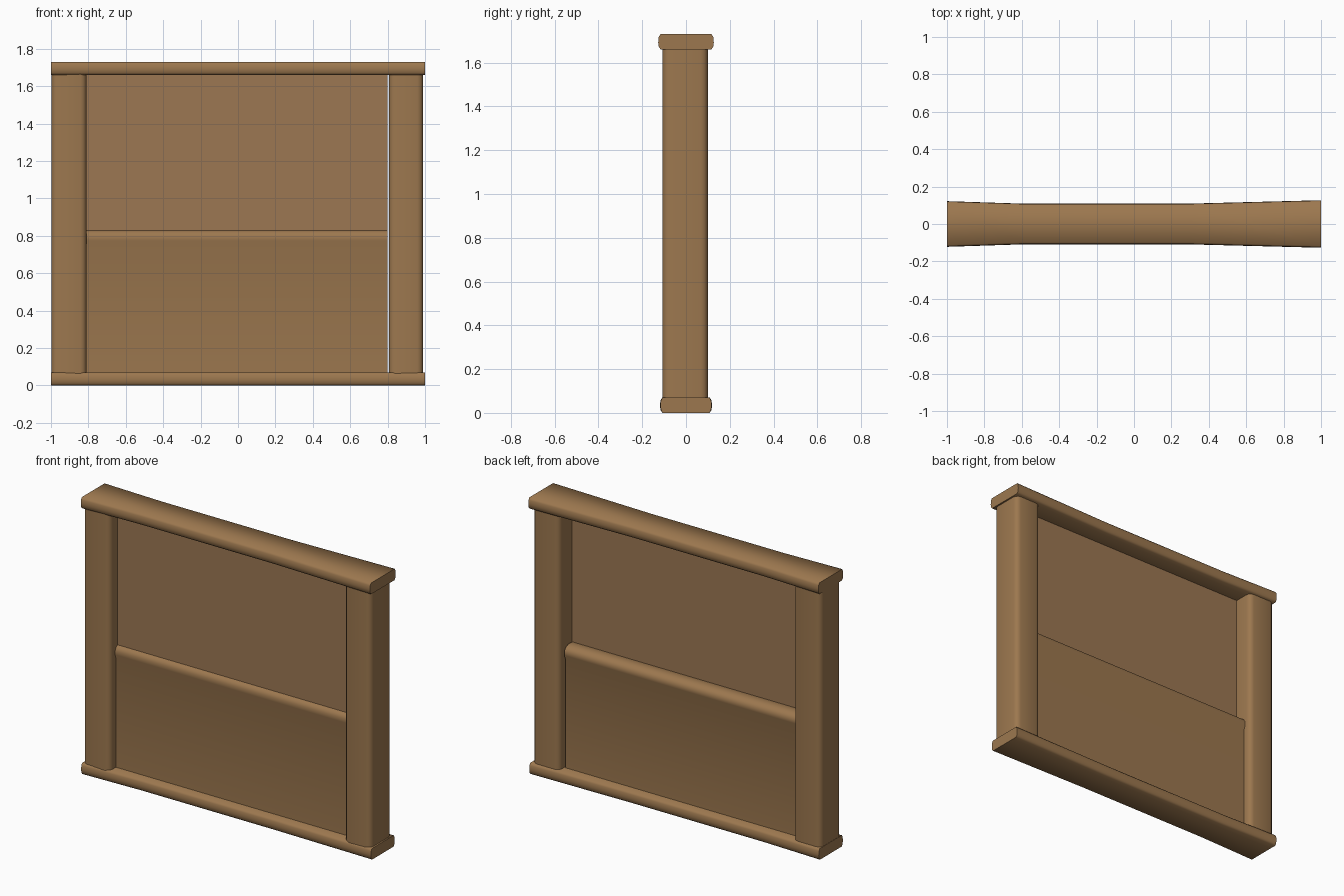
import bpy, bmesh, math

if "Cube" in bpy.data.objects:
    bpy.data.objects.remove(bpy.data.objects["Cube"])


def material(name, rgb):
    m = bpy.data.materials.new(name)
    m.diffuse_color = (*rgb, 1)
    m.use_nodes = True
    m.node_tree.nodes["Principled BSDF"].inputs["Base Color"].default_value = m.diffuse_color
    return m


WOOD = material("warm brown wood", (0.335, 0.187, 0.078))
PANEL = material("dull brown wood", (0.335, 0.187, 0.086))


def loft(name, rings, mat, angle):
    """Skin closed rings of points and cap both ends."""
    bm = bmesh.new()
    loops = [[bm.verts.new(p) for p in r] for r in rings]
    n = len(loops[0])
    for a, b in zip(loops, loops[1:]):
        for i in range(n):
            j = (i + 1) % n
            bm.faces.new((a[i], a[j], b[j], b[i]))
    bm.faces.new(loops[0])
    bm.faces.new(loops[-1])
    bmesh.ops.recalc_face_normals(bm, faces=bm.faces)
    me = bpy.data.meshes.new(name)
    bm.to_mesh(me)
    bm.free()
    ob = bpy.data.objects.new(name, me)
    bpy.context.collection.objects.link(ob)
    me.materials.append(mat)
    bpy.ops.object.select_all(action='DESELECT')
    ob.select_set(True)
    bpy.context.view_layer.objects.active = ob
    bpy.ops.object.shade_smooth_by_angle(angle=math.radians(angle))
    return ob


# Posts: upright timbers with rounded corners
def post(name, x0, x1):
    y0, y1, r = -0.108, 0.1, 0.032
    ring = []
    corners = [(x1 - r, y1 - r), (x0 + r, y1 - r), (x0 + r, y0 + r), (x1 - r, y0 + r)]
    for k, (cx, cy) in enumerate(corners):
        for s in range(4):
            a = math.radians(90 * k + 30 * s)
            ring.append((cx + r * math.cos(a), cy + r * math.sin(a)))
    loft(name, [[(x, y, z) for x, y in ring] for z in (0.06, 1.67)], WOOD, 60)


post("left_post", -0.998, -0.81)
post("right_post", 0.807, 0.99)


# Rails: flat beams that flare toward the ends, with softened long edges
def rail(name, z0, z1, stations):
    h = z1 - z0
    rings = []
    for x, w in stations:
        half = [(w - 0.012, 0), (w - 0.003, 0.16 * h), (w, 0.45 * h),
                (w - 0.002, 0.8 * h), (w - 0.01, h)]
        side = [(x, y, z0 + z) for y, z in half]
        rings.append(side + [(x, -y, z) for _, y, z in reversed(side)])
    loft(name, rings, WOOD, 65)


rail("top_rail", 1.66, 1.73, [(-1, 0.122), (-0.6, 0.109), (0.3, 0.109), (1, 0.127)])
rail("bottom_rail", 0.0, 0.07, [(-1, 0.119), (-0.6, 0.107), (0.3, 0.107), (1, 0.117)])


# Panels: thin upper board and thicker lower board with a rounded top lip
def board(name, profile, mat):
    loft(name, [[(x, y, z) for y, z in profile] for x in (-0.83, 0.8)], mat, 50)


board("upper_panel", [(-0.03, 0.75), (-0.02, 0.75), (-0.02, 1.67), (-0.03, 1.67)], PANEL)
board("lower_panel", [(-0.047, 0.06), (-0.047, 0.75), (-0.055, 0.775), (-0.055, 0.8),
                      (-0.046, 0.818), (-0.026, 0.83), (0.022, 0.83), (0.045, 0.818),
                      (0.058, 0.8), (0.058, 0.775), (0.048, 0.75), (0.048, 0.06)], WOOD)
